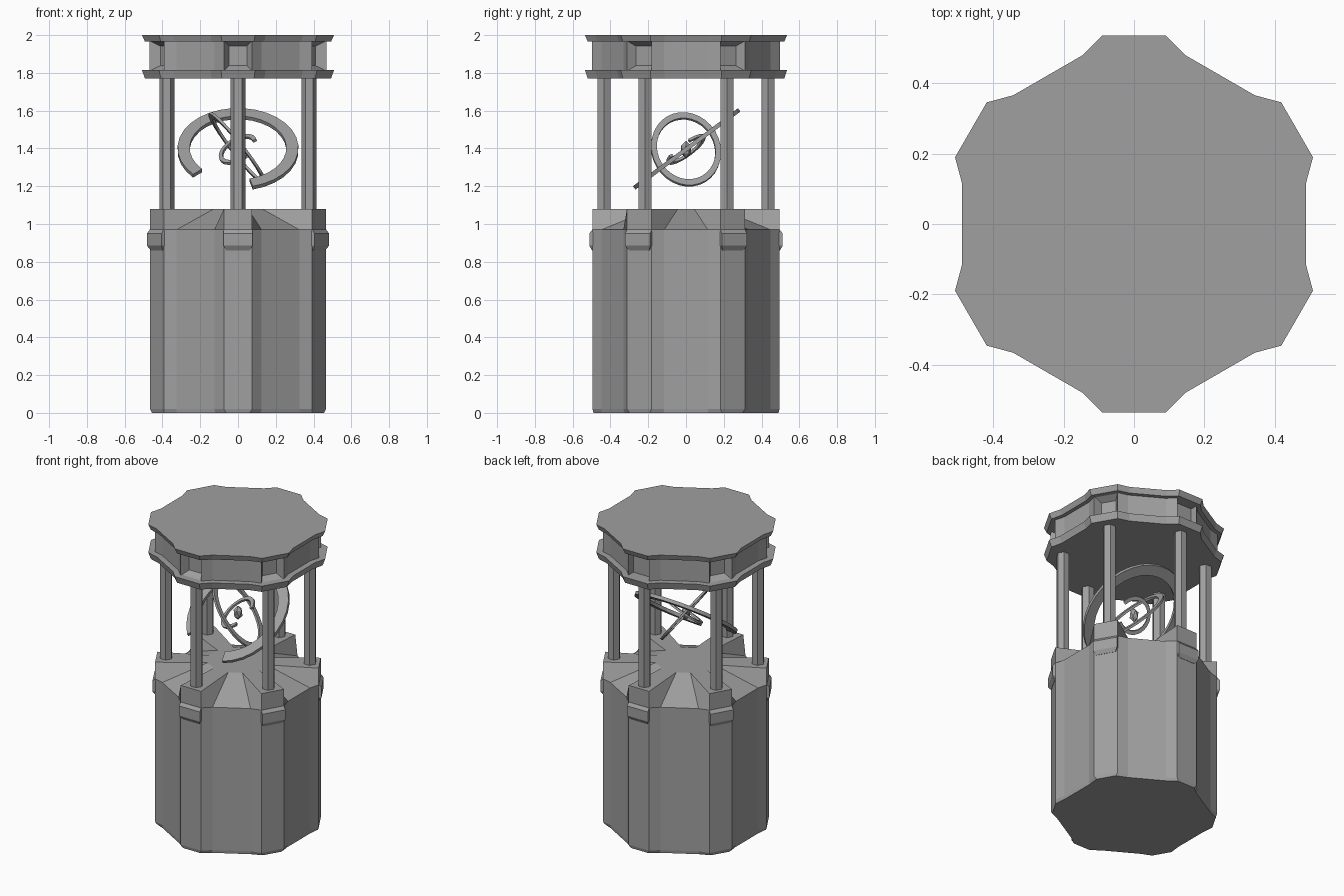
import bpy, bmesh
from math import cos, sin, radians, pi
from mathutils import Vector, Matrix

cube = bpy.data.objects.get("Cube")
if cube:
    bpy.data.objects.remove(cube, do_unlink=True)

stone = bpy.data.materials.new("grey_stone")
stone.use_nodes = True
stone.diffuse_color = (0.35, 0.35, 0.35, 1)
stone.node_tree.nodes["Principled BSDF"].inputs["Base Color"].default_value = (0.35, 0.35, 0.35, 1)


def finish(name, bm):
    bmesh.ops.recalc_face_normals(bm, faces=bm.faces)
    mesh = bpy.data.meshes.new(name)
    bm.to_mesh(mesh)
    bm.free()
    mesh.materials.append(stone)
    obj = bpy.data.objects.new(name, mesh)
    bpy.context.collection.objects.link(obj)
    return obj


def loft(bm, loops, closed=False):
    """Skin a list of point loops; cap the ends unless closed."""
    rows = [[bm.verts.new(p) for p in loop] for loop in loops]
    pairs = list(zip(rows, rows[1:])) + ([(rows[-1], rows[0])] if closed else [])
    faces = []
    for low, high in pairs:
        for i in range(len(low)):
            j = (i + 1) % len(low)
            faces.append(bm.faces.new((low[i], low[j], high[j], high[i])))
    if not closed:
        bm.faces.new(rows[0][::-1])
        bm.faces.new(rows[-1])
    return faces


def outline(z, pier, half, notch_x, notch_y):
    """Six-sided plan with a flat pier on each corner and a shallow notch beside it."""
    corner = [(notch_x, notch_y), (half, pier), (-half, pier), (-notch_x, notch_y)]
    return [Matrix.Rotation(k * pi / 3, 3, 'Z') @ Vector((x, y, z))
            for k in range(6) for x, y in corner]


# Base drum, rising from the wall tops to a star-shaped platform
bm = bmesh.new()
loft(bm, [outline(0, 0.49, 0.062, 0.12, 0.447),
          outline(0.02, 0.495, 0.075, 0.125, 0.447),
          outline(0.97, 0.495, 0.075, 0.125, 0.447),
          outline(1.08, 0.495, 0.075, 0.053, 0.178)])
finish("base_drum", bm)

# Roof plates, each flaring slightly upwards
for name, z, height in (("lower_roof_plate", 1.77, 0.045), ("upper_roof_plate", 1.965, 0.035)):
    bm = bmesh.new()
    loft(bm, [outline(z, 0.52, 0.085, 0.14, 0.468),
              outline(z + height, 0.535, 0.09, 0.145, 0.48)])
    finish(name, bm)

# Roof neck with a sunken niche in every pier
bm = bmesh.new()
faces = loft(bm, [outline(z, 0.497, 0.075, 0.125, 0.447) for z in (1.81, 1.97)])
for k in range(6):
    face = faces[k * 4 + 1]
    outward = Matrix.Rotation(k * pi / 3, 3, 'Z') @ Vector((0, 1, 0))
    bmesh.ops.inset_individual(bm, faces=[face], thickness=0.04)
    bmesh.ops.translate(bm, verts=face.verts, vec=outward * -0.05)
finish("roof_neck", bm)

# Pier caps and posts, repeated on the six corners
for k in range(6):
    turn = Matrix.Rotation(k * pi / 3, 3, 'Z')
    bm = bmesh.new()
    loft(bm, [[turn @ Vector((x, y, z)) for x, y in ((half, 0.47), (half, out), (-half, out), (-half, 0.47))]
              for z, half, out in ((0.86, 0.062, 0.497), (0.885, 0.077, 0.512),
                                   (0.95, 0.077, 0.512), (0.97, 0.075, 0.496))])
    finish(f"pier_cap_{k + 1}", bm)
    bm = bmesh.new()
    centre = turn @ Vector((0, 0.435, 0))
    loft(bm, [[centre + Vector((0.04 * cos(i * pi / 3), 0.04 * sin(i * pi / 3), z)) for i in range(6)]
              for z in (1.08, 1.77)])
    finish(f"post_{k + 1}", bm)


def ring(name, centre, a, b, inner, thick, start=0, end=360, steps=32):
    """Flat band swept around the ellipse with half-axes a and b."""
    a, b, centre = Vector(a), Vector(b), Vector(centre)
    side = a.cross(b).normalized() * thick / 2
    closed = end - start == 360
    loops = []
    for i in range(steps if closed else steps + 1):
        t = radians(start + (end - start) * i / steps)
        rim = a * cos(t) + b * sin(t)
        loops.append([centre + rim + side, centre + rim - side,
                      centre + rim * inner - side, centre + rim * inner + side])
    bm = bmesh.new()
    loft(bm, loops, closed)
    finish(name, bm)


# Nested rings and the small gem they surround
middle = (0, 0, 1.395)
ring("outer_open_ring", middle, (0.32, 0, 0), (0, 0.283, 0.21), 0.8, 0.022, -76, 222, 26)
ring("middle_ring", middle, (-0.15, 0, 0.192), (-0.024, 0.185, -0.018), 0.84, 0.014)
ring("inner_open_ring", middle, (0.1, 0, 0.04), (0, 0.1, 0.065), 0.8, 0.014, 10, 300, 24)

bm = bmesh.new()
bmesh.ops.create_icosphere(bm, subdivisions=1, radius=1)
bmesh.ops.scale(bm, vec=(0.03, 0.03, 0.047), verts=bm.verts)
bmesh.ops.translate(bm, vec=middle, verts=bm.verts)
finish("centre_gem", bm)
